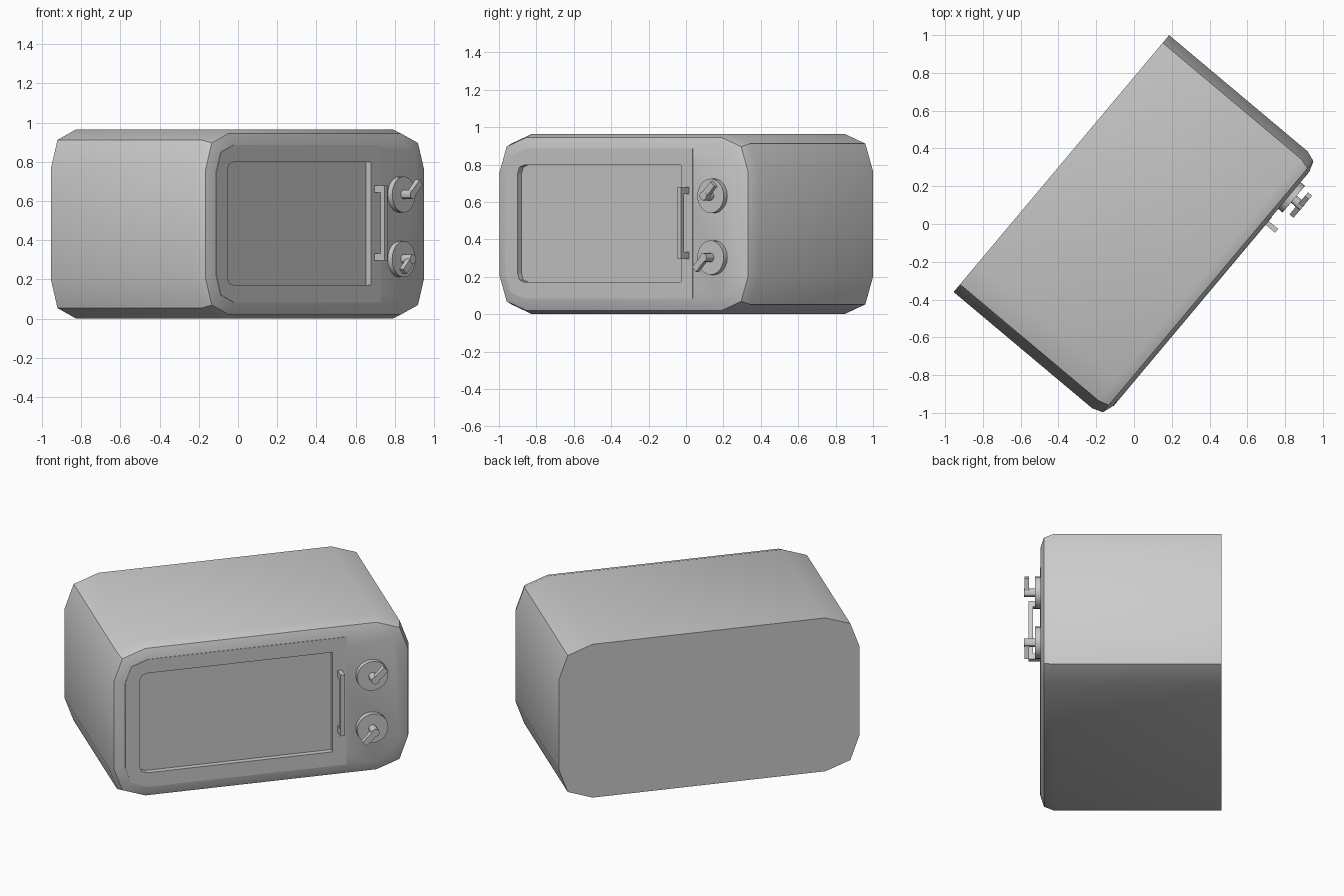
import bpy, bmesh, math
from mathutils import Matrix, Vector

if "Cube" in bpy.data.objects:
    bpy.data.objects.remove(bpy.data.objects["Cube"])

# Oven frame: x runs along the width, -y comes out of the front, origin at the back left foot
FRAME = Matrix.Translation((-0.955, -0.36, 0)) @ Matrix.Rotation(math.radians(50), 4, 'Z')
W, H = 1.775, 0.965
FRONT = 1.034


def outline(x0, x1, z0, z1, r, square_right=False):
    """Rectangle with two-segment corners, optionally square on the right."""
    m = r * 0.265
    pts = []
    corners = [(x0, z0, 1, 1, 0), (x1, z0, -1, 1, 1), (x1, z1, -1, -1, 0), (x0, z1, 1, -1, 1)]
    for x, z, sx, sz, flip in corners:
        if square_right and sx < 0:
            pts.append((x, z))
            continue
        c = [(x, z + sz * r), (x + sx * m, z + sz * m), (x + sx * r, z)]
        pts += c[::-1] if flip else c
    return pts


def finish(bm, name):
    bmesh.ops.recalc_face_normals(bm, faces=bm.faces)
    me = bpy.data.meshes.new(name)
    bm.to_mesh(me)
    bm.free()
    me.transform(FRAME)
    ob = bpy.data.objects.new(name, me)
    bpy.context.collection.objects.link(ob)
    return ob


def loft(name, rings):
    """Join outlines placed at depths in front of the back plane, capped at both ends."""
    bm = bmesh.new()
    loops = [[bm.verts.new((x, -d, z)) for x, z in pts] for pts, d in rings]
    for a, b in zip(loops, loops[1:]):
        for i in range(len(a)):
            j = (i + 1) % len(a)
            bm.faces.new((a[i], a[j], b[j], b[i]))
    bm.faces.new(loops[0])
    bm.faces.new(loops[-1])
    return finish(bm, name)


def add_box(bm, lo, hi, matrix=Matrix()):
    lo, hi = Vector(lo), Vector(hi)
    bmesh.ops.create_cube(bm, size=1, matrix=matrix @ Matrix.Translation((lo + hi) / 2)
                          @ Matrix.Diagonal((*(hi - lo), 1)))


def add_disc(bm, x, z, r, d0, d1, segs):
    bmesh.ops.create_cone(bm, cap_ends=True, segments=segs, radius1=r, radius2=r, depth=d1 - d0,
                          matrix=Matrix.Translation((x, -(d0 + d1) / 2, z))
                          @ Matrix.Rotation(math.pi / 2, 4, 'X'))


def smooth(ob):
    bpy.ops.object.select_all(action='DESELECT')
    ob.select_set(True)
    bpy.context.view_layer.objects.active = ob
    bpy.ops.object.shade_smooth_by_angle(angle=math.radians(30))


def inset(d, r):
    return outline(d, W - d, d, H - d, r)


# Body: straight shell that rounds over at the front
body = loft("oven_body", [(inset(0, 0.2), 0), (inset(0, 0.2), 0.957),
                          (inset(0.02, 0.185), 1.014), (inset(0.077, 0.135), FRONT)])

# Door: thin plate with rounded left corners
door_shape = outline(0.08, 1.386, 0.083, 0.885, 0.135, True)
door = loft("door", [(door_shape, FRONT - 0.002), (door_shape, FRONT + 0.003)])

# Window recess cut through the door into the body
window = outline(0.165, 1.304, 0.172, 0.798, 0.045, True)
cutter = loft("window_cutter", [(window, FRONT - 0.03), (window, FRONT + 0.05)])
cutter.hide_render = True
for ob in (body, door):
    smooth(ob)
    mod = ob.modifiers.new("window", 'BOOLEAN')
    mod.object = cutter
    mod.solver = 'EXACT'
    bpy.ops.object.modifier_apply(modifier=mod.name)
bpy.data.objects.remove(cutter)

# Door handle: upright bar on two posts
bm = bmesh.new()
add_box(bm, (1.334, -1.102, 0.295), (1.36, -1.076, 0.68))
for z in (0.295, 0.642):
    add_box(bm, (1.334, -1.077, z), (1.36, -1.03, z + 0.038))
finish(bm, "door_handle")

# Knobs: round base, stem and a pointer lever
for name, z, angle in (("upper_knob", 0.633, 45), ("lower_knob", 0.303, 225)):
    bm = bmesh.new()
    add_disc(bm, 1.534, z, 0.092, FRONT - 0.01, FRONT + 0.03, 24)
    add_disc(bm, 1.534, z, 0.024, FRONT + 0.03, FRONT + 0.093, 12)
    turn = Matrix.Translation((1.534, 0, z)) @ Matrix.Rotation(-math.radians(angle), 4, 'Y')
    add_box(bm, (0, -FRONT - 0.092, -0.018), (0.09, -FRONT - 0.064, 0.018), turn)
    smooth(finish(bm, name))
